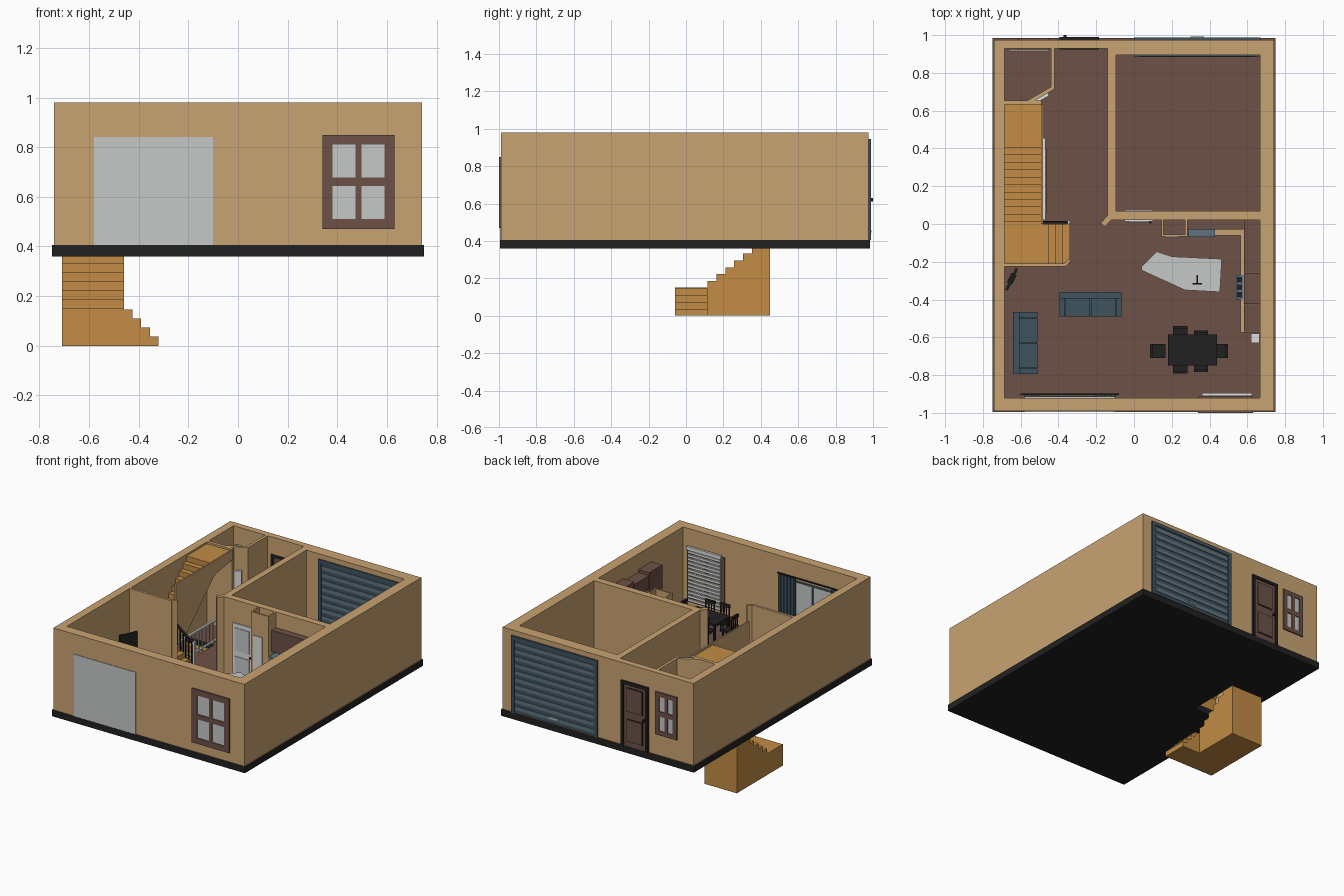
import bpy, bmesh, math
from mathutils import Matrix, Vector

if "Cube" in bpy.data.objects:
    bpy.data.objects.remove(bpy.data.objects["Cube"])


def mat(name, h):
    c = [int(h[i:i + 2], 16) / 255 for i in (0, 2, 4)]
    m = bpy.data.materials.new(name)
    m.diffuse_color = [v / 12.92 if v < .04 else ((v + .055) / 1.055) ** 2.4 for v in c] + [1]
    m.use_nodes = True
    m.node_tree.nodes["Principled BSDF"].inputs["Base Color"].default_value = m.diffuse_color
    return m


TAN = mat("tan wall", "C9A472")
BROWN = mat("brown wood", "6D5146")
BLACK = mat("black", "212121")
GLASS = mat("pale grey", "C5C9C7")
ORANGE = mat("orange wood", "C28C45")
SLATE = mat("slate blue", "40535E")
SLATE2 = mat("light slate", "5F747F")
WHITE = mat("white", "DEDFDD")
Z0, Z1 = .405, .98


def finish(name, bm, m, M=None):
    bmesh.ops.recalc_face_normals(bm, faces=bm.faces)
    me = bpy.data.meshes.new(name)
    bm.to_mesh(me)
    bm.free()
    me.materials.append(m)
    o = bpy.data.objects.new(name, me)
    bpy.context.collection.objects.link(o)
    if M:
        o.matrix_world = M
    return o


def boxes(name, m, *bs, M=None):
    """Each box: x0, x1, y0, y1, z0, z1."""
    bm = bmesh.new()
    for x0, x1, y0, y1, z0, z1 in bs:
        T = Matrix.Translation(((x0 + x1) / 2, (y0 + y1) / 2, (z0 + z1) / 2))
        bmesh.ops.create_cube(bm, size=1, matrix=T @ Matrix.Diagonal((x1 - x0, y1 - y0, z1 - z0, 1)))
    return finish(name, bm, m, M)


def prism(name, m, pts, axis, a, b):
    """Extrude a 2D outline along an axis (the outline uses the other two axes in order)."""
    def p(u, v, w):
        return {'x': (w, u, v), 'y': (u, w, v), 'z': (u, v, w)}[axis]
    bm = bmesh.new()
    f = bm.faces.new([bm.verts.new(p(u, v, a)) for u, v in pts])
    r = bmesh.ops.extrude_face_region(bm, geom=[f])
    d = Vector(p(0, 0, b)) - Vector(p(0, 0, a))
    bmesh.ops.translate(bm, vec=d, verts=[v for v in r['geom'] if isinstance(v, bmesh.types.BMVert)])
    return finish(name, bm, m)


def strip(name, m, p, q, t, z0, z1):
    """Upright slab between two plan points."""
    d = Vector(q) - Vector(p)
    n = Vector((-d.y, d.x)).normalized() * t / 2
    P, Q = Vector(p), Vector(q)
    return prism(name, m, [P + n, Q + n, Q - n, P - n], 'z', z0, z1)


def steps(u0, z, du, dz, n):
    pts = []
    for i in range(n):
        pts += [(u0 + i * du, z + i * dz), (u0 + i * du, z + (i + 1) * dz)]
    return pts


# floor slab, brown on top, with stairwell opening
slab = boxes("floor_slab", BLACK, (-.75, .75, -.995, .985, .36, Z0))
slab.data.materials.append(BROWN)
for f in slab.data.polygons:
    f.material_index = int(f.normal.z > .5)
cut = boxes("stairwell_cutter", BLACK, (-.685, -.465, .06, .398, .3, .5))
cut.hide_render = True
cut.hide_viewport = False
md = slab.modifiers.new("stairwell", 'BOOLEAN')
md.operation, md.object, md.solver = 'DIFFERENCE', cut, 'EXACT'
bpy.context.view_layer.objects.active = slab
bpy.ops.object.modifier_apply(modifier=md.name)
bpy.data.objects.remove(cut)

# walls
boxes("outer_walls", TAN,
      (-.742, -.685, -.99, .975, Z0, Z1), (.667, .742, -.99, .975, Z0, Z1),
      (-.685, .667, -.99, -.92, Z0, Z1), (-.685, -.14, .93, .975, Z0, Z1),
      (-.14, .667, .895, .975, Z0, Z1))
boxes("garage_walls", TAN, (-.14, -.095, .02, .895, Z0, Z1), (-.095, .667, .02, .068, Z0, Z1))
strip("garage_wall_end", TAN, (-.165, -.005), (-.115, .05), .03, Z0, Z1)
boxes("closet_walls", TAN, (-.685, -.49, .632, .655, Z0, Z1), (-.44, -.42, .71, .93, Z0, Z1))
strip("closet_diagonal_wall", TAN, (-.56, .645), (-.43, .72), .02, Z0, Z1)
strip("closet_door", WHITE, (-.525, .652), (-.455, .692), .028, Z0, .82)
boxes("stair_wall", TAN, (-.685, -.36, -.225, -.208, Z0, Z1))
strip("stair_wall_end", TAN, (-.365, -.217), (-.34, -.19), .017, Z0, Z1)
boxes("pantry_walls", TAN, (.145, .155, -.065, .02, Z0, Z1), (.27, .282, -.065, .02, Z0, Z1),
      (.155, .27, -.065, -.055, Z0, Z1))
boxes("pantry_door", WHITE, (.165, .235, -.071, -.06, Z0, .82))

# basement stairs: lower flight, landing, upper flight
rs = .0365
prism("basement_lower_flight", ORANGE, [(-.32, 0)] + [(-u, z) for u, z in steps(.32, 0, .035, rs, 4)]
      + [(-.46, .146), (-.46, 0)], 'y', -.06, .115)
boxes("basement_landing", ORANGE, (-.71, -.46, -.06, .115, 0, .15))
prism("basement_upper_flight", ORANGE, steps(.115, .15, .0475, .0364, 7) + [(.45, .4048), (.45, 0), (.115, 0)],
      'x', -.71, -.46)

# main stairs
prism("main_lower_flight", ORANGE, [(-u, z) for u, z in steps(.34, Z0, .0375, .0375, 4)]
      + [(-.49, .555), (-.49, Z0)], 'y', -.208, 0)
boxes("main_landing", ORANGE, (-.685, -.49, -.208, .01, Z0, .555))
prism("main_upper_flight", ORANGE, steps(.01, .555, .0395, .0375, 11)
      + [(.632, .967), (.632, .92), (.42, .92), (.01, .53)], 'x', -.685, -.49)
prism("stair_side_panel", TAN, [(0, Z0), (0, Z1), (.632, Z1), (.632, .91), (.43, .88), (.08, .55), (.04, Z0)],
      'x', -.492, -.482)
# railings
boxes("guard_rail", WHITE, (-.482, -.468, .02, .455, .56, .572), (-.482, -.468, .02, .455, .42, .43),
      *[(-.478, -.472, y / 100, y / 100 + .006, Z0, .56) for y in range(4, 46, 4)])
boxes("stair_balusters", BLACK, *[(-.48 + i * .022, -.473 + i * .022, .005, .012, Z0, .68 - i * .018)
                                  for i in range(6)])
prism("stair_handrail", BLACK, [(-.485, .685), (-.345, .58), (-.345, .595), (-.485, .70)], 'y', .002, .015)
boxes("newel_post", WHITE, (-.353, -.338, 0, .018, Z0, .61))


def window(name, x0, x1, z0, z1, ya, yb, bar, frame, rows=2):
    """Frame with bars proud of a glass plate on both wall faces."""
    cx, b = (x0 + x1) / 2, bar
    bs = [(x0, x0 + b, ya, yb, z0, z1), (x1 - b, x1, ya, yb, z0, z1), (cx - .012, cx + .012, ya, yb, z0, z1),
          (x0, x1, ya, yb, z0, z0 + b), (x0, x1, ya, yb, z1 - b, z1)]
    if rows > 1:
        cz = (z0 + z1) / 2
        bs.append((x0, x1, ya, yb, cz - .017, cz + .017))
    boxes(name + "_frame", frame, *bs)
    boxes(name + "_glass", GLASS, (x0 + .01, x1 - .01, ya + .006, yb - .006, z0 + .01, z1 - .01))


window("front_window", .34, .63, .47, .85, -1, -.912, .04, BROWN)
window("back_window", -.615, -.45, .55, .85, .922, .984, .03, BROWN)

# window blinds
boxes("front_blinds", WHITE, *[(.365, .62, -.909, -.9, .48 + i * .026, .496 + i * .026) for i in range(14)],
      (.36, .625, -.911, -.895, .84, .865))
boxes("closet_blind", WHITE, (-.66, -.45, .912, .922, .54, .86))

# patio door and curtains
boxes("patio_glass", GLASS, (-.58, -.10, -.994, -.916, Z0, .84))
boxes("patio_inner_frame", SLATE, *[(x, x + .012, -.918, -.911, Z0, .84) for x in (-.58, -.35, -.112)],
      (-.58, -.1, -.918, -.911, .828, .84))
for nm, xa, xb in (("right_curtain", -.22, -.09), ("left_curtain", -.59, -.5)):
    n = 20
    fr = [(xa + (xb - xa) * i / n, -.902 + .006 * math.sin(i * 1.6)) for i in range(n + 1)]
    prism(nm, SLATE2 if xa < -.4 else SLATE, fr + [(x, y - .005) for x, y in reversed(fr)], 'z', Z0 + .01, .86)
boxes("curtain_rod", BLACK, (-.6, -.08, -.905, -.898, .862, .87))

# garage door
boxes("garage_door", SLATE, (0, .67, .889, .982, Z0 + .005, .94))
boxes("garage_door_slats", SLATE2, *[(.03, .64, .885, .986, .43 + i * .05, .456 + i * .05) for i in range(10)])
boxes("garage_door_frame", SLATE, (0, .025, .887, .988, Z0, .945), (.645, .67, .887, .988, Z0, .945),
      (0, .67, .887, .988, .92, .945))
boxes("garage_door_handle", GLASS, (.30, .37, .985, .992, .445, .455))

# front entrance door
boxes("entry_frame", BLACK, (-.395, -.375, .925, .99, Z0, .86), (-.205, -.185, .925, .99, Z0, .86),
      (-.395, -.185, .925, .99, .84, .86))
boxes("entry_door", BROWN, (-.375, -.205, .927, .982, Z0, .84))
boxes("entry_panel_trim", BLACK, (-.352, -.228, .98, .984, .44, .6), (-.352, -.228, .98, .984, .65, .82))
boxes("entry_panels", BROWN, (-.346, -.234, .98, .987, .446, .594), (-.346, -.234, .98, .987, .656, .814))
boxes("entry_handle", BLACK, (-.372, -.357, .98, 1.0, .612, .63))

# interior door to garage
boxes("garage_inner_door", WHITE, (-.05, .1, .012, .074, Z0, .82))
boxes("inner_door_panels", GLASS, (-.03, .08, .008, .013, .44, .59), (-.03, .08, .008, .013, .63, .79))
boxes("inner_door_knob", BLACK, (.083, .092, .003, .012, .6, .612))

# kitchen
boxes("base_cabinets", BROWN, (.578, .667, -.57, .02, Z0, .565), (.43, .58, -.05, .02, Z0, .565))
boxes("worktop", TAN, (.564, .667, -.575, .02, .565, .58), (.43, .58, -.062, .02, .565, .58))
boxes("upper_cabinets", BROWN, (.583, .667, -.57, -.425, .7, .87), (.583, .667, -.258, .02, .7, .87),
      (.282, .581, -.03, .02, .72, .87), (.583, .667, -.423, -.26, .76, .85))
boxes("stove", SLATE2, (.54, .58, -.4, -.27, Z0, .585))
boxes("stove_knobs", BLACK, *[(.545, .572, y, y + .03, .585, .592) for y in (-.39, -.35, -.31)])
boxes("fridge", SLATE2, (.285, .43, -.068, .018, Z0, .70))
boxes("bin", WHITE, (.62, .665, -.63, -.58, Z0, .53))
isl = [(.04, -.225), (.12, -.145), (.2, -.172), (.465, -.185), (.455, -.36), (.27, -.35), (.04, -.245)]
prism("island_top", GLASS, isl, 'z', .555, .575)
prism("island_base", BROWN, [(.27 + (x - .27) * .88, -.26 + (y + .26) * .88) for x, y in isl], 'z', Z0, .555)
boxes("island_tap", BLACK, (.33, .338, -.32, -.312, .575, .63), (.33, .338, -.32, -.27, .625, .632),
      (.31, .36, -.32, -.312, .575, .583))


def sofa(name, cx, cy, rot):
    """Two-seat sofa with its back on local +y."""
    M = Matrix.Translation((cx, cy, Z0)) @ Matrix.Rotation(rot, 4, 'Z')
    boxes(name, SLATE, (-.165, .165, -.06, .065, .01, .06), (-.165, .165, .03, .065, .01, .165),
          (-.165, -.135, -.065, .065, .01, .11), (.135, .165, -.065, .065, .01, .11),
          (-.133, -.002, -.065, .03, .062, .085), (.002, .133, -.065, .03, .062, .085), M=M)


sofa("long_sofa", -.23, -.425, 0)
sofa("side_sofa", -.575, -.63, math.pi / 2)


def chair(name, cx, cy, rot):
    """Dining chair with its back on local +y."""
    M = Matrix.Translation((cx, cy, Z0)) @ Matrix.Rotation(rot, 4, 'Z')
    legs = [(x, x + .008, y, y + .008, 0, .085) for x in (-.036, .028) for y in (-.036, .028)]
    back = [(x, x + .006, .03, .036, .09, .2) for x in (-.036, -.014, .008, .03)]
    boxes(name, BLACK, (-.038, .038, -.038, .038, .082, .094), (-.038, .038, .028, .042, .18, .2),
          *legs, *back, M=M)


# dining set
boxes("dining_table", BLACK, (.18, .44, -.75, -.585, .535, .55),
      *[(x, x + .014, y, y + .014, Z0, .535) for x in (.19, .416) for y in (-.742, -.607)])
for i, (x, y, r) in enumerate([(.245, -.582, 0), (.355, -.605, 0), (.245, -.75, 180), (.355, -.742, 180),
                               (.128, -.672, 90), (.455, -.672, -90)]):
    chair(f"dining_chair_{i + 1}", x, y, math.radians(r))

# television in the corner
strip("television", BLACK, (-.675, -.35), (-.62, -.235), .014, .57, .7)
strip("television_stand", BLACK, (-.66, -.315), (-.635, -.265), .03, Z0, .58)
